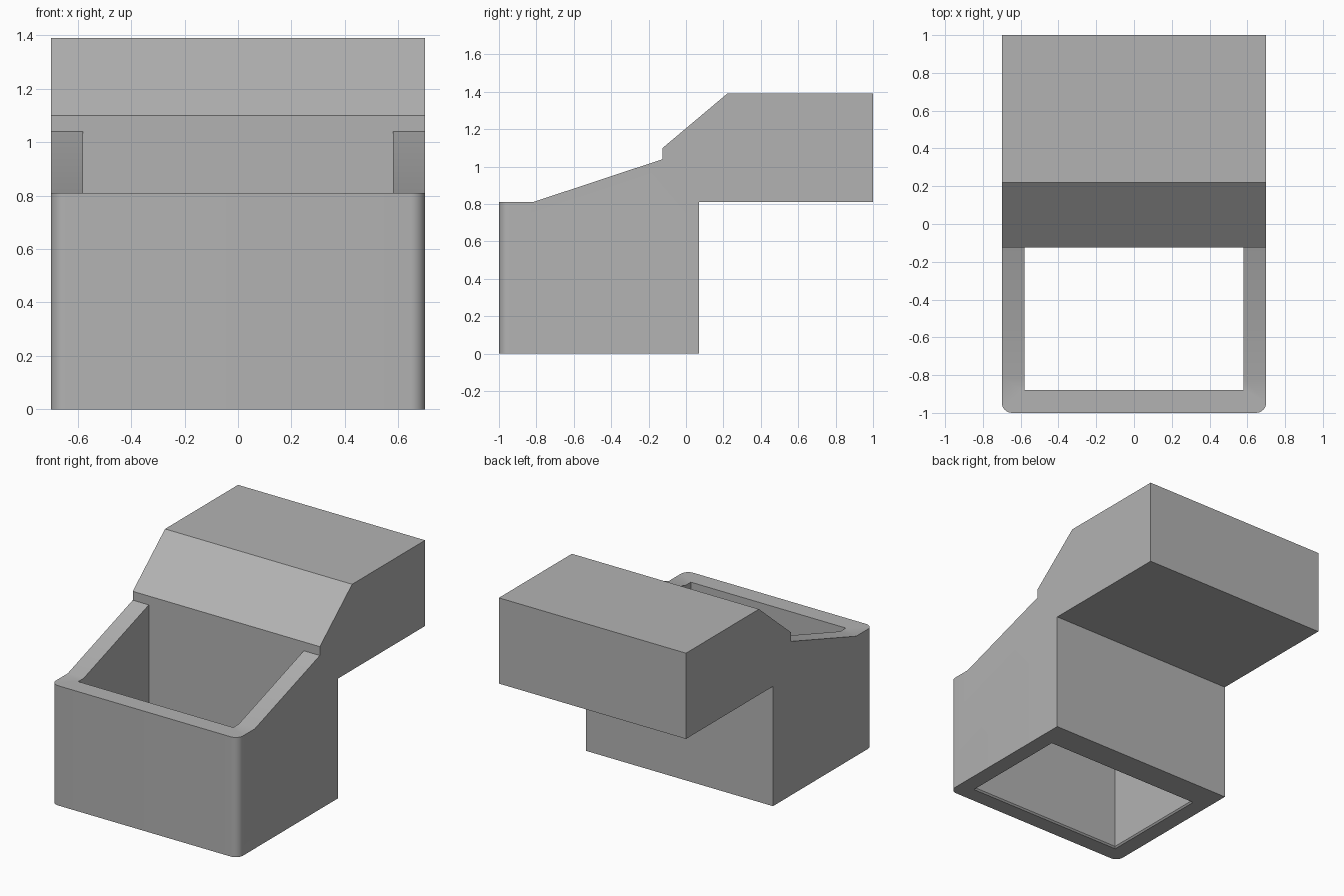
import bpy, bmesh, math

if "Cube" in bpy.data.objects:
    bpy.data.objects.remove(bpy.data.objects["Cube"])

HALF_W = 0.70     # half width of the whole body
BACK_WALL = -0.125  # front plane of the upper block and rear of the opening

grey = bpy.data.materials.new("mid grey")
grey.diffuse_color = (0.45, 0.45, 0.45, 1)
grey.use_nodes = True
grey.node_tree.nodes["Principled BSDF"].inputs["Base Color"].default_value = grey.diffuse_color


def make_object(name, bm):
    bmesh.ops.recalc_face_normals(bm, faces=bm.faces)
    mesh = bpy.data.meshes.new(name)
    bm.to_mesh(mesh)
    bm.free()
    obj = bpy.data.objects.new(name, mesh)
    bpy.context.collection.objects.link(obj)
    mesh.materials.append(grey)
    return obj


# Body: side profile (y, z) extruded across the width
profile = [(-1, 0), (0.07, 0), (0.07, 0.81), (1, 0.81), (1, 1.39), (0.22, 1.39),
           (BACK_WALL, 1.10), (BACK_WALL, 1.04), (-0.82, 0.81), (-1, 0.81)]
bm = bmesh.new()
side = bm.faces.new([bm.verts.new((-HALF_W, y, z)) for y, z in profile])
ext = bmesh.ops.extrude_face_region(bm, geom=[side])
bmesh.ops.translate(bm, vec=(2 * HALF_W, 0, 0),
                    verts=[v for v in ext["geom"] if isinstance(v, bmesh.types.BMVert)])
# Rounded front corners
corners = [e for e in bm.edges
           if all(v.co.y < -0.99 for v in e.verts)
           and abs(e.verts[0].co.z - e.verts[1].co.z) > 0.5]
bmesh.ops.bevel(bm, geom=corners, offset=0.055, segments=8, profile=0.5, affect='EDGES')
body = make_object("hopper_body", bm)

# Opening: straight shaft with a small chamfer at the bottom mouth
bm = bmesh.new()
rings = []
for z, grow in [(-0.01, 0.02), (0.01, 0.0), (1.2, 0.0)]:
    x, y0, y1 = 0.58 + grow, -0.88 - grow, BACK_WALL + grow
    rings.append([bm.verts.new((px, py, z))
                  for px, py in [(-x, y0), (x, y0), (x, y1), (-x, y1)]])
for low, high in zip(rings, rings[1:]):
    for i in range(4):
        j = (i + 1) % 4
        bm.faces.new([low[i], low[j], high[j], high[i]])
bm.faces.new(rings[0])
bm.faces.new(rings[-1])
cutter = make_object("opening_cutter", bm)
cutter.hide_render = True

# Cut the opening through the body
cut = body.modifiers.new("opening", 'BOOLEAN')
cut.operation = 'DIFFERENCE'
cut.solver = 'EXACT'
cut.object = cutter
bpy.context.view_layer.objects.active = body
body.select_set(True)
cutter.select_set(False)
bpy.ops.object.modifier_apply(modifier=cut.name)
bpy.data.objects.remove(cutter)

bpy.ops.object.shade_smooth_by_angle(angle=math.radians(30))
